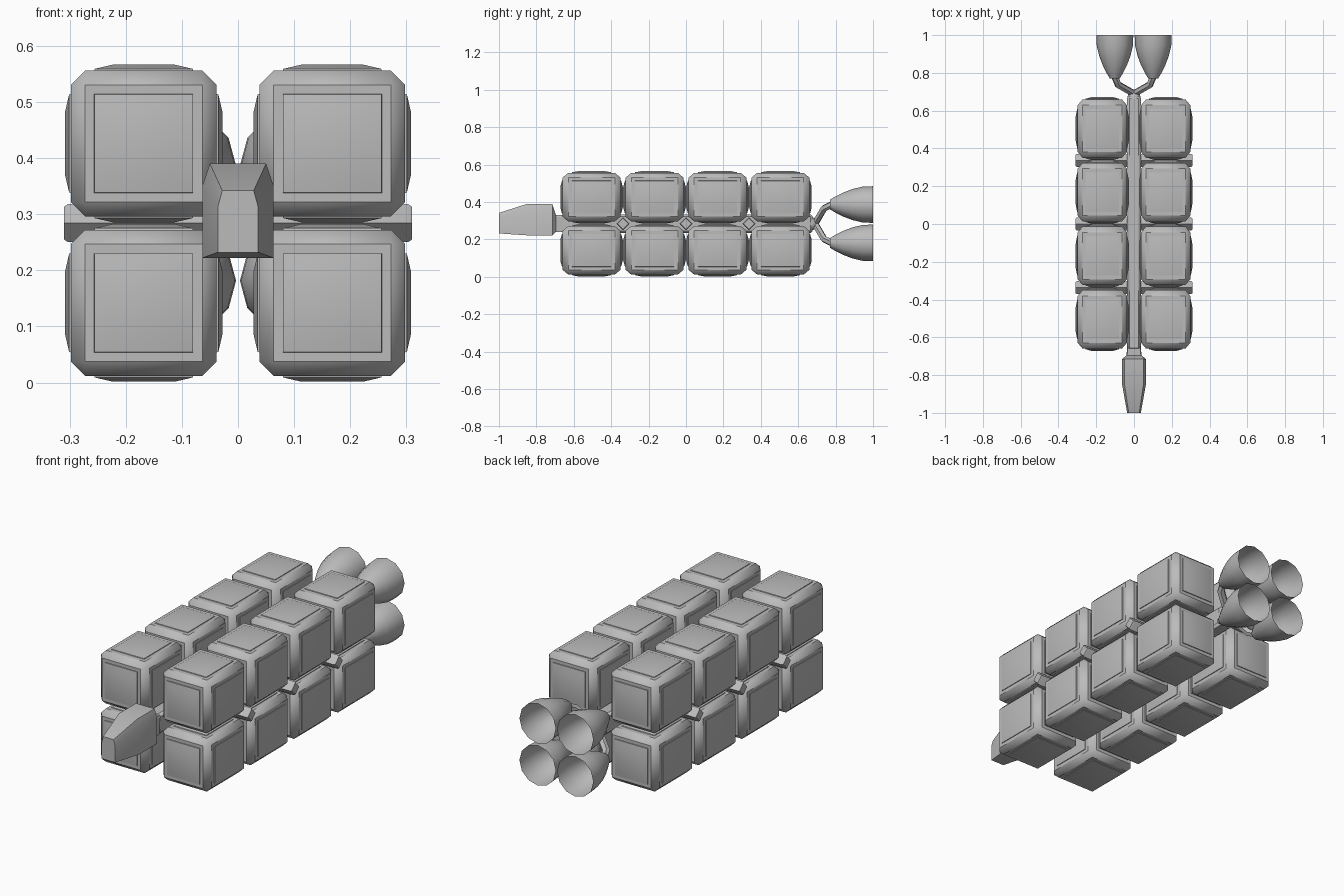
import bpy, bmesh, math
from mathutils import Vector

cube = bpy.data.objects.get("Cube")
if cube:
    bpy.data.objects.remove(cube, do_unlink=True)

MID = 0.284                      # height of the spine axis
LONG = 1.19                      # container length to width ratio

grey = bpy.data.materials.new("hull grey")
grey.use_nodes = True
grey.diffuse_color = (0.5, 0.5, 0.5, 1)
grey.node_tree.nodes["Principled BSDF"].inputs["Base Color"].default_value = (0.5, 0.5, 0.5, 1)


def finish(name, bm, angle=40):
    """Turn a bmesh into a shaded object."""
    bmesh.ops.recalc_face_normals(bm, faces=bm.faces)
    mesh = bpy.data.meshes.new(name)
    bm.to_mesh(mesh)
    bm.free()
    obj = bpy.data.objects.new(name, mesh)
    bpy.context.collection.objects.link(obj)
    mesh.materials.append(grey)
    bpy.ops.object.select_all(action='DESELECT')
    obj.select_set(True)
    bpy.context.view_layer.objects.active = obj
    bpy.ops.object.shade_smooth_by_angle(angle=math.radians(angle))
    return obj


def loft(bm, rings, cap_start=True, cap_end=True):
    """Skin a list of closed rings of points."""
    loops = [[bm.verts.new(p) for p in ring] for ring in rings]
    for a, b in zip(loops, loops[1:]):
        for i in range(len(a)):
            j = (i + 1) % len(a)
            bm.faces.new((a[i], a[j], b[j], b[i]))
    if cap_start:
        bm.faces.new(loops[0])
    if cap_end:
        bm.faces.new(loops[-1])


def circle(radius, sides, phase=0):
    step = 2 * math.pi / sides
    return [(radius * math.cos(phase + i * step), radius * math.sin(phase + i * step))
            for i in range(sides)]


# Cargo container: chamfered block with a raised, pillowed panel on each side
bm = bmesh.new()
bmesh.ops.create_cube(bm, size=0.26)
bmesh.ops.bevel(bm, geom=bm.edges[:], offset=0.0255, segments=1, affect='EDGES')
panels = sorted(bm.faces, key=lambda f: -f.calc_area())[:6]
for thickness, depth in ((0.023, 0), (0.001, 0.003), (0.046, 0.0075)):
    bmesh.ops.inset_individual(bm, faces=panels, thickness=thickness, depth=depth)
bmesh.ops.scale(bm, vec=(1, LONG, 1), verts=bm.verts)
container = finish("container", bm)
for side, x in (("right", -0.168), ("left", 0.168)):
    for level, z in (("lower", MID - 0.142), ("upper", MID + 0.142)):
        for row in range(4):
            copy = container.copy()
            copy.name = f"container_{level}_{side}_{row + 1}"
            copy.location = (x, (row - 1.5) * 0.3367, z)
            bpy.context.collection.objects.link(copy)
bpy.data.objects.remove(container)

# Central spine beam with chamfered edges and ends
bm = bmesh.new()
bmesh.ops.create_cube(bm, size=1)
bmesh.ops.scale(bm, vec=(0.074, 1.345, 0.1), verts=bm.verts)
bmesh.ops.translate(bm, vec=(0, 0.005, MID), verts=bm.verts)
bmesh.ops.bevel(bm, geom=bm.edges[:], offset=0.012, segments=1, affect='EDGES')
finish("spine", bm)

# Diamond cross bars between the container rows
for n in (-1, 0, 1):
    bm = bmesh.new()
    loft(bm, [[(x, n * 0.3367 + u, MID + v) for u, v in circle(r, 4)]
              for x, r in ((-0.31, 0.029), (-0.303, 0.034), (0.303, 0.034), (0.31, 0.029))])
    finish(f"cross_bar_{n + 2}", bm, 30)

# Command pod: hexagonal sections from nose to tail, joined to the spine by a neck
bm = bmesh.new()
sections = [(-1, 0.036, 0.028, 0.232, 0.313, 0.342),
            (-0.85, 0.063, 0.05, 0.222, 0.352, 0.39),
            (-0.715, 0.063, 0.05, 0.222, 0.352, 0.39),
            (-0.695, 0.04, 0.036, 0.24, 0.32, 0.33),
            (-0.65, 0.036, 0.032, 0.24, 0.32, 0.33)]
loft(bm, [[(-w, y, low), (w, y, low), (w, y, mid), (t, y, top), (-t, y, top), (-w, y, mid)]
          for y, w, t, low, mid, top in sections])
finish("command_pod", bm, 20)

# Engine bells and the bent struts that carry them
bell = [(0.77, 0.026), (0.80, 0.044), (0.84, 0.064), (0.89, 0.083), (0.945, 0.096), (1, 0.098)]
for side, sx in (("right", -1), ("left", 1)):
    for level, sz in (("lower", -1), ("upper", 1)):
        cx, cz = sx * 0.1015, MID + sz * 0.1025
        bm = bmesh.new()
        loft(bm, [[(cx + u, y, cz + v) for u, v in circle(r, 12)] for y, r in bell],
             cap_end=False)
        finish(f"engine_bell_{level}_{side}", bm, 50)

        bm = bmesh.new()
        path = [Vector(p) for p in ((0, 0.69, MID), (sx * 0.085, 0.738, MID + sz * 0.082),
                                    (cx, 0.78, cz))]
        rings = []
        for i, p in enumerate(path):
            along = (path[min(i + 1, 2)] - path[max(i - 1, 0)]).normalized()
            across = along.cross(Vector((sx, 0, -sz))).normalized()
            other = along.cross(across)
            rings.append([p + across * u + other * v for u, v in circle(0.019, 6)])
        loft(bm, rings)
        finish(f"engine_strut_{level}_{side}", bm)

# Small hub where the struts meet the spine
bm = bmesh.new()
loft(bm, [[(u, y, MID + v) for u, v in circle(r, 8, math.pi / 8)]
          for y, r in ((0.66, 0.04), (0.685, 0.034), (0.705, 0.02))])
finish("engine_hub", bm)
